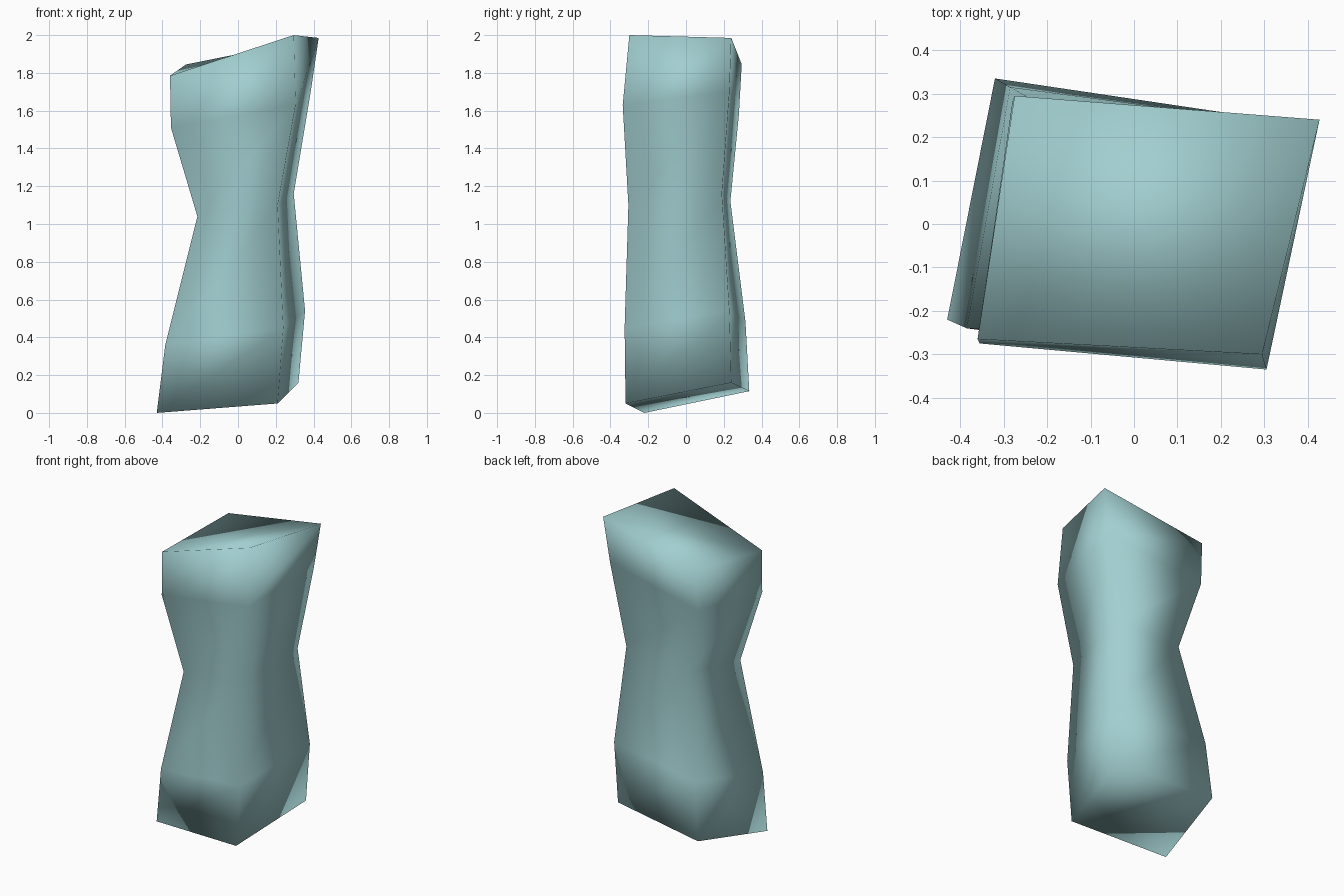
import bpy
import bmesh

# Remove the default cube only
default_cube = bpy.data.objects.get("Cube")
if default_cube:
    bpy.data.objects.remove(default_cube, do_unlink=True)


def make_material(name, color):
    material = bpy.data.materials.new(name)
    material.use_nodes = True
    material.diffuse_color = color
    shader = next(n for n in material.node_tree.nodes if n.type == "BSDF_PRINCIPLED")
    shader.inputs["Base Color"].default_value = color
    shader.inputs["Roughness"].default_value = 0.8
    return material


def loft(name, rings, material):
    """Skin four-cornered rings from bottom to top, with closed ends."""
    bm = bmesh.new()
    loops = [[bm.verts.new(corner) for corner in ring] for ring in rings]
    for lower, upper in zip(loops, loops[1:]):
        for i in range(len(lower)):
            j = (i + 1) % len(lower)
            bm.faces.new((lower[i], lower[j], upper[j], upper[i]))
    # Flat foot, and a head folded from front left to back right
    bm.faces.new(reversed(loops[0]))
    a, b, c, d = loops[-1]
    bm.faces.new((a, b, c))
    bm.faces.new((a, c, d))
    bmesh.ops.recalc_face_normals(bm, faces=bm.faces)
    for face in bm.faces:
        face.smooth = True
    mesh = bpy.data.meshes.new(name)
    bm.to_mesh(mesh)
    bm.free()
    mesh.materials.append(material)
    body = bpy.data.objects.new(name, mesh)
    bpy.context.collection.objects.link(body)
    return body


# Corner order in each ring: front -x, front +x, back +x, back -x
foot = [(-.43, -.22, 0), (.21, -.32, .05), (.32, .24, .16), (-.32, .335, .115)]
lower_bulge = [(-.385, -.24, .36), (.24, -.325, .45), (.355, .23, .54), (-.285, .315, .48)]
waist = [(-.215, -.25, 1.04), (.21, -.305, 1.1), (.295, .19, 1.16), (-.145, .235, 1.12)]
upper_bulge = [(-.355, -.275, 1.51), (.305, -.335, 1.63), (.385, .23, 1.7), (-.28, .28, 1.58)]
head = [(-.36, -.265, 1.785), (.295, -.3, 2), (.427, .24, 1.985), (-.275, .295, 1.845)]

pale_teal = make_material("pale teal", (0.36, 0.62, 0.63, 1.0))
loft("pinched_pillar", [foot, lower_bulge, waist, upper_bulge, head], pale_teal)
